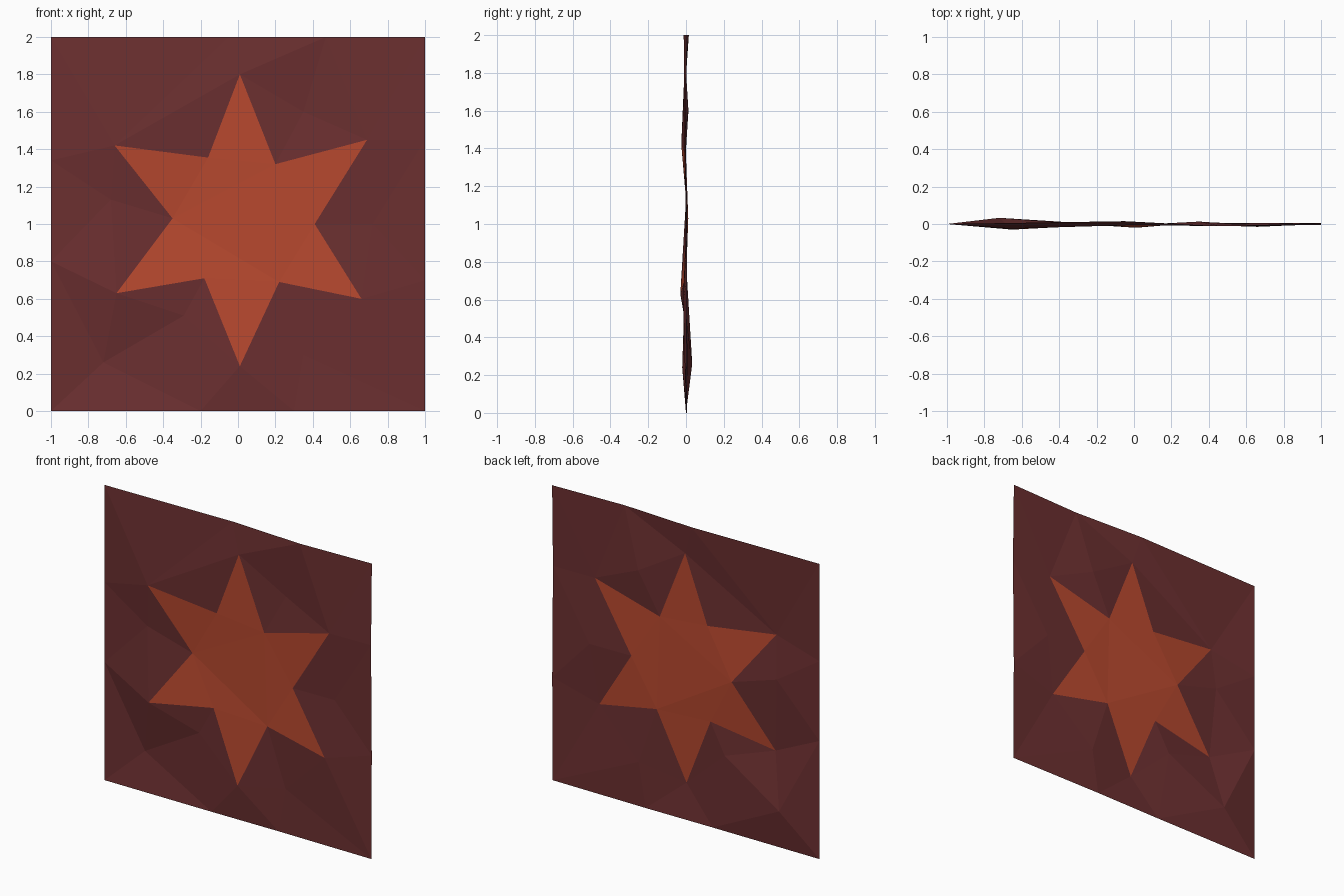
import bpy
import bmesh
from mathutils import Vector
from mathutils.geometry import delaunay_2d_cdt

if "Cube" in bpy.data.objects:
    bpy.data.objects.remove(bpy.data.objects["Cube"], do_unlink=True)


def flat_material(name, colour):
    mat = bpy.data.materials.new(name)
    mat.use_nodes = True
    mat.diffuse_color = colour
    bsdf = mat.node_tree.nodes["Principled BSDF"]
    bsdf.inputs["Base Color"].default_value = colour
    bsdf.inputs["Roughness"].default_value = 0.9
    return mat


maroon = flat_material("dark maroon", (0.150, 0.029, 0.030, 1))
orange = flat_material("burnt orange", (0.480, 0.066, 0.028, 1))

# Star outline, counter-clockwise from the top tip: x, z, depth
star = [
    (0.01, 1.80, -0.005), (-0.16, 1.355, 0.0),
    (-0.66, 1.42, -0.025), (-0.35, 1.03, 0.012),
    (-0.65, 0.63, -0.03), (-0.18, 0.71, -0.005),
    (0.01, 0.24, -0.02), (0.22, 0.69, 0.0),
    (0.66, 0.60, -0.015), (0.41, 1.0, 0.0),
    (0.69, 1.45, -0.01), (0.20, 1.32, -0.005),
]
# Wavy border of the sheet
border = [
    (-1, 0, 0), (-0.2, 0, 0), (0.3, 0, 0.004), (1, 0, 0),
    (1, 0.7, 0.004), (1, 1.45, -0.004), (1, 2, 0.005),
    (0.47, 2, -0.012), (-0.05, 2, 0.015), (-1, 2, 0),
    (-1, 1.34, 0), (-1, 0.8, 0),
]
# Dents and bumps between star and border
dents = [(-0.72, 0.26, 0.033), (-0.29, 0.51, 0.0), (-0.68, 1.13, 0.0),
         (0.35, 1.6, 0.013), (0.35, 0.3, 0.008), (0.72, 1.0, 0.006)]

points = star + border + dents
n = len(star)
crease = [(3, 11), (3, 7)]
verts, _, faces, origin, _, face_origin = delaunay_2d_cdt(
    [Vector(p[:2]) for p in points], crease, [list(range(n))], 0, 1e-5)

# Crumpled sheet with the star set into its faces
bm = bmesh.new()
corners = []
for co, src in zip(verts, origin):
    corners.append(bm.verts.new((co.x, points[src[0]][2], co.y)))
for ids, src in zip(faces, face_origin):
    face = bm.faces.new([corners[i] for i in ids])
    face.material_index = 1 if src else 0
    face.normal_update()
    if face.normal.y > 0:
        face.normal_flip()

mesh = bpy.data.meshes.new("star_panel")
bm.to_mesh(mesh)
bm.free()
mesh.materials.append(maroon)
mesh.materials.append(orange)
panel = bpy.data.objects.new("star_panel", mesh)
bpy.context.collection.objects.link(panel)
